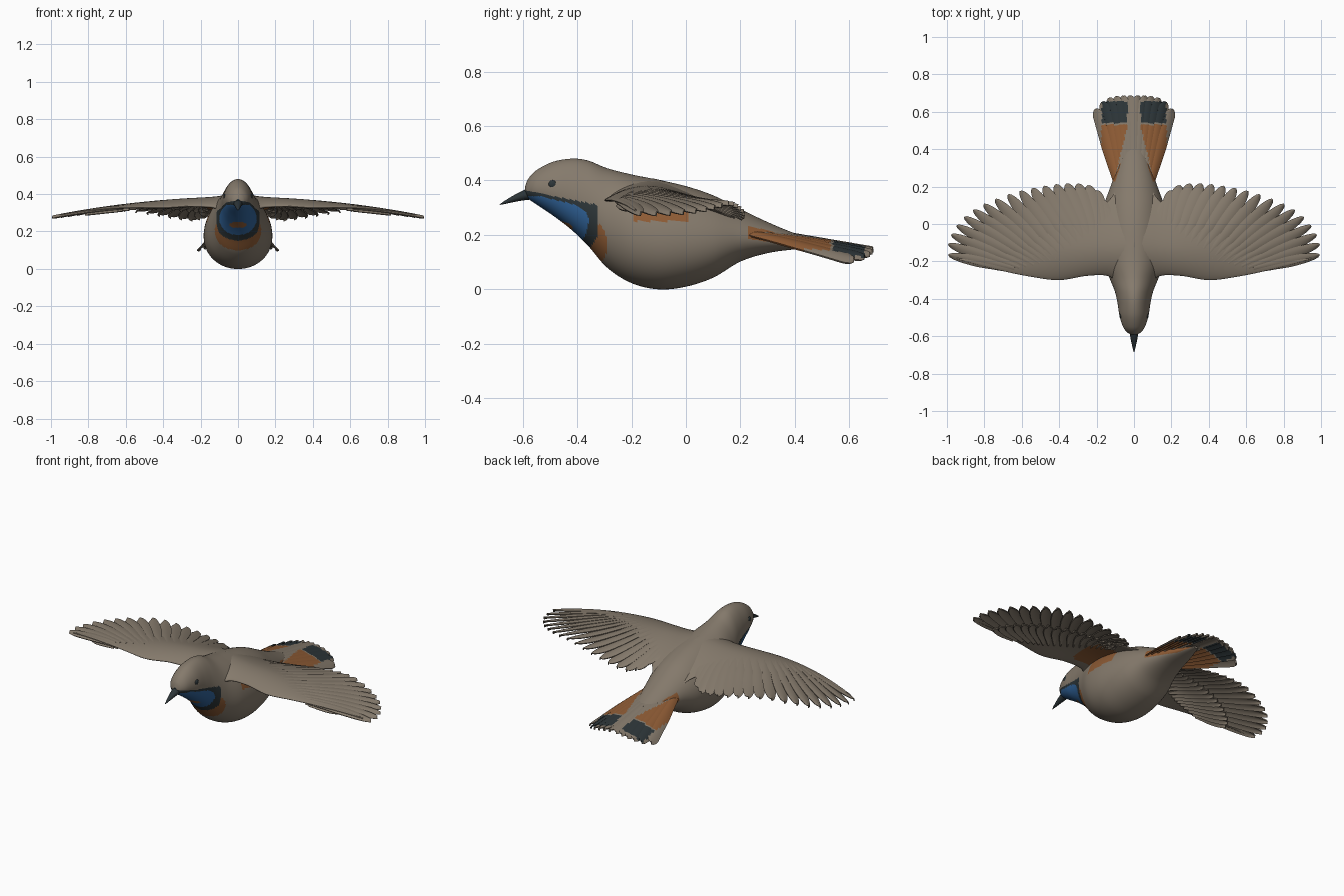
import bpy, bmesh
from math import sin, cos, pi, hypot, sqrt

cube = bpy.data.objects.get("Cube")
if cube:
    bpy.data.objects.remove(cube, do_unlink=True)


def material(name, rgb):
    m = bpy.data.materials.new(name)
    m.use_nodes = True
    m.diffuse_color = (*rgb, 1)
    bsdf = next(n for n in m.node_tree.nodes if n.type == 'BSDF_PRINCIPLED')
    bsdf.inputs["Base Color"].default_value = (*rgb, 1)
    bsdf.inputs["Roughness"].default_value = 0.8
    return m


MATS = [material("feather brown", (.235, .195, .15)),
        material("charcoal", (.026, .036, .04)),
        material("throat blue", (.03, .125, .32)),
        material("rust orange", (.27, .105, .035))]
BROWN, DARK, BLUE, RUST = range(4)


def curve(points, t):
    """Smooth path through the points, t from 0 to 1."""
    n = len(points) - 1
    i = min(int(t * n), n - 1)
    f = t * n - i
    a, b, c, d = (points[max(0, min(n, i + k))] for k in (-1, 0, 1, 2))
    return [.5 * (2*q + (r - p)*f + (2*p - 5*q + 4*r - s)*f*f + (3*q - p - 3*r + s)*f**3)
            for p, q, r, s in zip(a, b, c, d)]


def grid(bm, fn, nu, nv, wrap=False):
    """Quad sheet of fn(u, v); a wrapped sheet is a tube with end caps."""
    cols = nv if wrap else nv + 1
    rows = [[bm.verts.new(fn(i / nu, j / nv)) for j in range(cols)] for i in range(nu + 1)]
    for r, s in zip(rows, rows[1:]):
        for j in range(nv):
            k = (j + 1) % cols
            bm.faces.new((r[j], r[k], s[k], s[j]))
    if wrap:
        bm.faces.new(rows[0])
        bm.faces.new(rows[-1])


def finish(bm, name, rule=None, thickness=0, angle=50):
    bmesh.ops.recalc_face_normals(bm, faces=bm.faces)
    if rule:
        for f in bm.faces:
            f.material_index = rule(f.calc_center_median(), f.normal)
    mesh = bpy.data.meshes.new(name)
    bm.to_mesh(mesh)
    bm.free()
    for m in MATS:
        mesh.materials.append(m)
    ob = bpy.data.objects.new(name, mesh)
    bpy.context.collection.objects.link(ob)
    bpy.ops.object.select_all(action='DESELECT')
    ob.select_set(True)
    bpy.context.view_layer.objects.active = ob
    if thickness:
        mod = ob.modifiers.new("Thickness", 'SOLIDIFY')
        mod.thickness = thickness
        mod.offset = 0
        bpy.ops.object.convert(target='MESH')
    bpy.ops.object.shade_smooth_by_angle(angle=angle * pi / 180)


# Body and head: y, top, bottom, half width
BODY = [(-.592, .375, .345, .012), (-.58, .405, .333, .035), (-.55, .437, .312, .058),
        (-.49, .468, .272, .077), (-.42, .48, .218, .088), (-.36, .473, .16, .102),
        (-.29, .445, .08, .13), (-.2, .422, .023, .167), (-.1, .402, 0, .182),
        (0, .379, .01, .178), (.1, .345, .043, .16), (.2, .295, .102, .125),
        (.3, .247, .133, .092), (.4, .206, .147, .06), (.52, .17, .158, .015)]


def body_point(u, v):
    y, top, low, w = curve(BODY, u)
    a = 2 * pi * v
    return (w * cos(a) * (1 - .11 * sin(a)), y, (top + low) / 2 + (top - low) / 2 * sin(a))


def body_colour(c, n):
    x, y, z = abs(c.x), c.y, c.z
    e = hypot(x / .1, (z - .27) / .09)
    if y < -.36 and hypot(x / .045, (z - .235) / .016) < 1:
        return RUST
    if e < 1 and y < -.345 and z < .342:
        return BLUE
    if e < 1.32 and y < -.325 and z < .355 - .2 * (y + .55):
        return DARK
    if e < 1.95 and y < -.288 - 5 * (z - .165) ** 2 and z < .24:
        return RUST
    # flanks under the wings, then the sides of the rump
    if -.19 < y < .01 and .25 < z < .335:
        return RUST
    if y > .23 and x > .092 - .28 * (y - .25) and z > .185 - .14 * (y - .23):
        return RUST
    return BROWN


bm = bmesh.new()
grid(bm, body_point, 180, 128, True)
finish(bm, "body", body_colour)

# Beak: tapering, slightly hooked down
bm = bmesh.new()


def beak_point(u, v):
    a, r = 2 * pi * v, (1 - u) ** .8 + .03
    return (.026 * r * cos(a), -.565 - .12 * u, .353 - .042 * u ** 1.3 + .023 * r * sin(a))


grid(bm, beak_point, 12, 20, True)
finish(bm, "beak", lambda c, n: DARK)

# Eyes
for name, side in (("left_eye", 1), ("right_eye", -1)):
    bm = bmesh.new()
    bmesh.ops.create_uvsphere(bm, u_segments=20, v_segments=12, radius=.015)
    for p in bm.verts:
        p.co = (p.co.x * .5 + side * .071, p.co.y - .49, p.co.z + .386)
    finish(bm, name, lambda c, n: DARK)


def wing_height(x, y):
    """Arched upper surface of a wing, rising to the back at its root."""
    back, front = max(0, y + .14), max(0, -.15 - y)
    return (.384 - .1 * x * x + .5 * max(0, .2 - x) ** 2
            - .8 * back ** 1.5 * max(.12, 1 - 1.35 * x) - 2.2 * front ** 2 * max(0, 1 - x))


def feather(bm, base, tip, width, height, lift=0, tilt=.006, steps=14, point=.22):
    """Rounded blade from base to tip, draped on the height surface."""
    dx, dy = tip[0] - base[0], tip[1] - base[1]
    length = hypot(dx, dy)

    def at(u, v):
        s, q = 1 - (1 - u) ** 1.4, 2 * v - 1
        w = width / 2 * (.55 + .45 * min(1, s * 2))
        if s > 1 - point:
            w *= sqrt(max(.004, 1 - ((s - 1 + point) / point) ** 2))
        x = base[0] + dx * s - dy / length * w * q
        y = base[1] + dy * s + dx / length * w * q
        return (x, y, height(abs(x), y) + lift + tilt * q + .006 * (1 - q * q))
    grid(bm, at, steps, 6)


# Wings: smooth arm sheet, flight feathers and under coverts
ARM = [(0, -.40, .24), (.08, -.325, .2), (.14, -.278, .12), (.25, -.277, .04), (.4, -.3, -.02),
       (.55, -.282, -.09), (.7, -.252, -.15), (.84, -.217, -.175), (.95, -.187, -.18)]
TIPS = [(.99, -.165), (.99, -.1), (.955, -.02), (.88, .06), (.77, .12), (.63, .17),
        (.49, .2), (.35, .215), (.22, .195), (.16, .09)]
ROOTS = [(.64, -.243), (.52, -.22), (.42, -.19), (.3, -.14), (.2, -.09), (.13, -.06)]


def arm_point(u, v):
    x, front, back = curve(ARM, u)
    a = 2 * pi * v
    s = (1 - cos(a)) / 2
    y = front + (back - front) * s
    thick = .012 + .075 * (1 - u) ** 2
    shape = sin(a) * (1 - .6 * s)
    middle = wing_height(x, y) - thick * .35 * (1 - s) - .006 * s
    return (x, y, middle + thick * shape * (.4 if shape > 0 else .75))


def arm_colour(c, n):
    under = n.z < -.1 and abs(c.x) < .25 and -.22 < c.y < .01
    return RUST if under else BROWN


COUNT = 19
for name, side in (("left", 1), ("right", -1)):
    bm = bmesh.new()
    grid(bm, arm_point, 64, 48, True)
    for p in bm.verts:
        p.co.x *= side
    finish(bm, name + "_wing_arm", arm_colour)

    # rows: reach along the flight feather, lift, width
    for row, reach, lift, width in (("flight_feathers", 1, -.01, .08),
                                    ("under_coverts", .5, -.024, .07)):
        bm = bmesh.new()
        for i in range(COUNT):
            t = i / (COUNT - 1)
            a, b = curve(ROOTS, t), curve(TIPS, t ** .8)
            tip = [p + (q - p) * reach for p, q in zip(a, b)]
            feather(bm, a, tip, width - .024 * (1 - t), wing_height, lift,
                    point=.45 - .22 * t)
        for p in bm.verts:
            p.co.x *= side
        finish(bm, name + "_" + row, thickness=.006)


# Tail fan
def tail_height(x, y):
    return .23 - .17 * (y - .2) - 1.15 * x * x


def tail_colour(c, n):
    x, y = abs(c.x), c.y
    if .54 < y < .655 and .035 < x < .17:
        return DARK
    if y < .53 and .1 - .24 * (y - .25) < x < .172:
        return RUST
    return BROWN


bm = bmesh.new()
for i in range(12):
    u = (i - 5.5) / 5.5
    side = 1 if u > 0 else -1
    feather(bm, (.085 * u, .2), (.2 * u, .685 - .07 * u ** 4), .054, tail_height,
            -.008 * abs(u), .006 * side, 48, .1)
finish(bm, "tail_feathers", tail_colour, .008)
